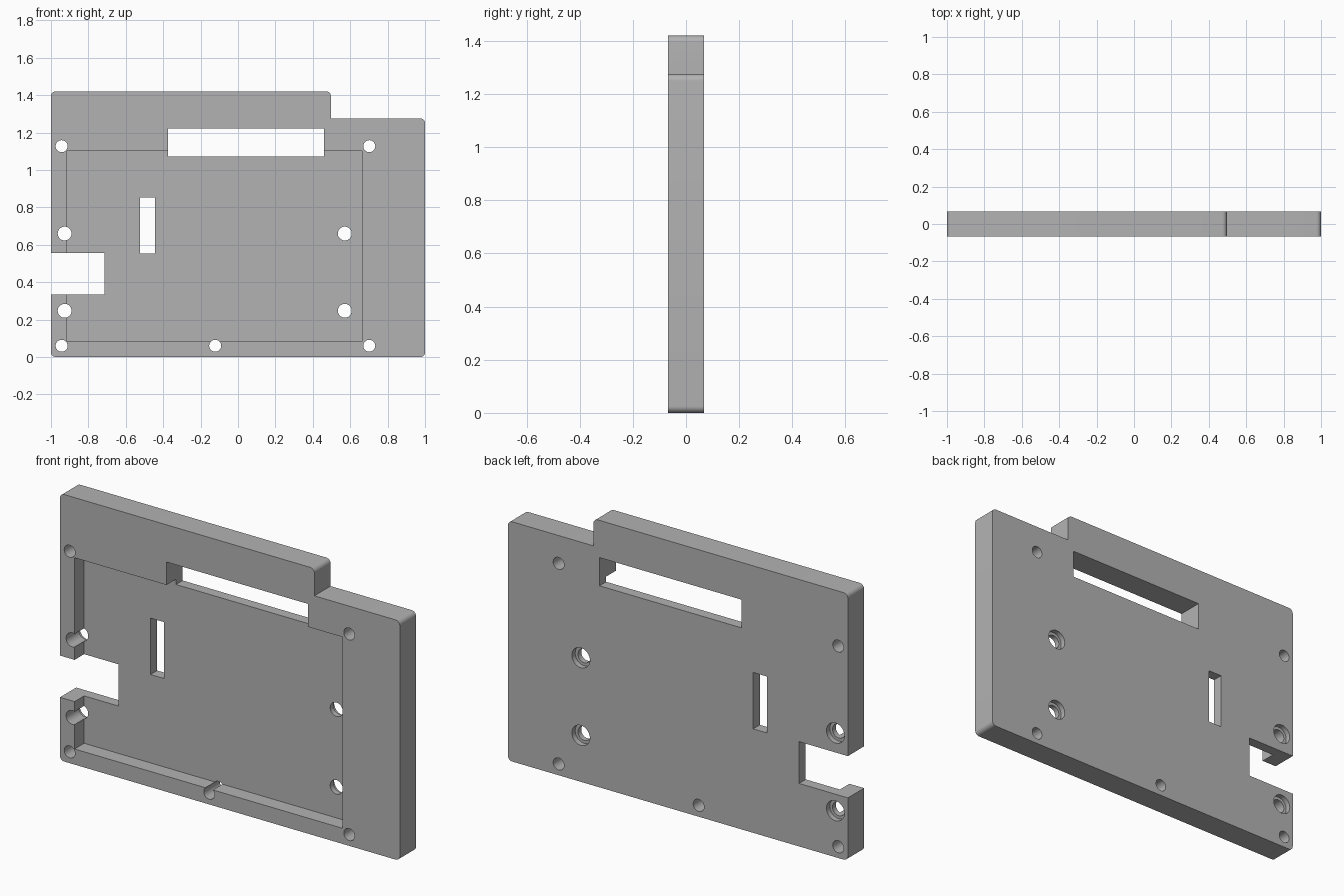
import bpy
import bmesh
from math import pi
from mathutils import Matrix, Vector

cube = bpy.data.objects.get("Cube")
if cube:
    bpy.data.objects.remove(cube, do_unlink=True)

HALF = 0.068          # half the plate thickness
FLOOR = 0.012         # depth (y) of the pocket floor
CORNER = 0.025

grey = bpy.data.materials.new("plain grey")
grey.use_nodes = True
colour = (0.45, 0.45, 0.45, 1)
grey.diffuse_color = colour
grey.node_tree.nodes["Principled BSDF"].inputs["Base Color"].default_value = colour


def make_object(name, bm):
    bmesh.ops.recalc_face_normals(bm, faces=bm.faces)
    mesh = bpy.data.meshes.new(name)
    bm.to_mesh(mesh)
    bm.free()
    mesh.materials.append(grey)
    obj = bpy.data.objects.new(name, mesh)
    bpy.context.collection.objects.link(obj)
    return obj


def box(name, x0, x1, z0, z1, y0=-0.2, y1=0.2):
    bm = bmesh.new()
    bmesh.ops.create_cube(bm, size=1)
    bmesh.ops.scale(bm, vec=(x1 - x0, y1 - y0, z1 - z0), verts=bm.verts)
    bmesh.ops.translate(bm, vec=((x0 + x1) / 2, (y0 + y1) / 2, (z0 + z1) / 2), verts=bm.verts)
    return make_object(name, bm)


def cylinder(name, x, z, radius, y0=-0.2, y1=0.2):
    bm = bmesh.new()
    place = Matrix.Translation((x, (y0 + y1) / 2, z)) @ Matrix.Rotation(pi / 2, 4, 'X')
    bmesh.ops.create_cone(bm, cap_ends=True, segments=40, radius1=radius,
                          radius2=radius, depth=y1 - y0, matrix=place)
    return make_object(name, bm)


# Stepped plate with rounded outer corners
outline = [(-1, 0), (1, 0), (1, 1.275), (0.497, 1.275), (0.497, 1.42), (-1, 1.42)]
inner = Vector((0.497, 1.275))
bm = bmesh.new()
face = bm.faces.new([bm.verts.new((x, -HALF, z)) for x, z in outline])
extruded = bmesh.ops.extrude_face_region(bm, geom=[face])["geom"]
bmesh.ops.translate(bm, vec=(0, 2 * HALF, 0),
                    verts=[g for g in extruded if isinstance(g, bmesh.types.BMVert)])
corners = []
for edge in bm.edges:
    a, b = (v.co for v in edge.verts)
    if abs(a.y - b.y) > HALF and (Vector((a.x, a.z)) - inner).length > 0.01:
        corners.append(edge)
bmesh.ops.bevel(bm, geom=corners, offset=CORNER, segments=8, profile=0.5, affect='EDGES')
plate = make_object("mounting_plate", bm)

# Front pocket and through openings
cutters = [
    box("pocket_cutter", -0.914, 0.664, 0.083, 1.10, y1=FLOOR),
    box("window_cutter", -0.373, 0.461, 1.072, 1.222),
    box("slot_cutter", -0.523, -0.443, 0.553, 0.853),
    box("side_notch_cutter", -1.2, -0.713, 0.335, 0.557),
]

# Small screw holes around the rim
for x, z in [(-0.943, 1.127), (0.702, 1.127), (-0.943, 0.06), (0.702, 0.06), (-0.122, 0.06)]:
    cutters.append(cylinder("rim_hole_cutter", x, z, 0.032))

# Larger holes, counterbored from the back
for x in (-0.927, 0.571):
    for z in (0.247, 0.66):
        cutters.append(cylinder("mount_hole_cutter", x, z, 0.037))
        cutters.append(cylinder("counterbore_cutter", x, z, 0.053, y0=HALF - 0.028))

for cutter in cutters:
    mod = plate.modifiers.new(cutter.name, 'BOOLEAN')
    mod.operation = 'DIFFERENCE'
    mod.solver = 'EXACT'
    mod.object = cutter

# Bake the cuts and drop the cutters
bpy.context.view_layer.update()
baked = bpy.data.meshes.new_from_object(
    plate.evaluated_get(bpy.context.evaluated_depsgraph_get()))
plate.modifiers.clear()
plate.data = baked
for cutter in cutters:
    bpy.data.objects.remove(cutter, do_unlink=True)

bpy.ops.object.select_all(action='DESELECT')
plate.select_set(True)
bpy.context.view_layer.objects.active = plate
bpy.ops.object.shade_smooth_by_angle(angle=pi / 6)
